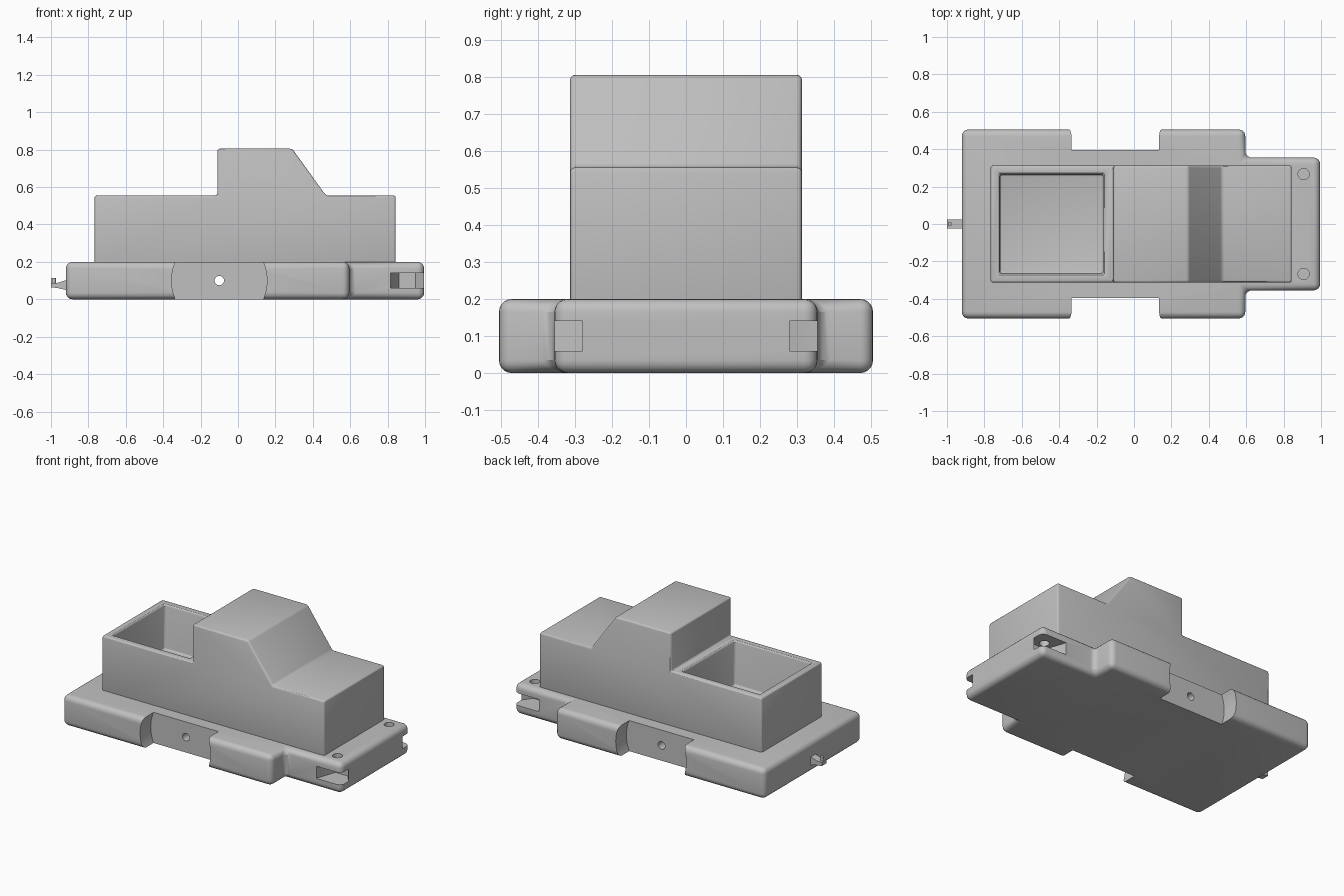
import bpy, math
from mathutils import Matrix

if "Cube" in bpy.data.objects:
    bpy.data.objects.remove(bpy.data.objects["Cube"], do_unlink=True)

grey = bpy.data.materials.new("plain grey")
grey.use_nodes = True
COLOUR = (0.53, 0.53, 0.53, 1)
grey.diffuse_color = COLOUR
grey.node_tree.nodes["Principled BSDF"].inputs["Base Color"].default_value = COLOUR


def prism(name, outline, low, high, axis="z"):
    """Extrude an outline: (x, y) points along z, or (x, z) points along y."""
    def place(p, t):
        return (p[0], p[1], t) if axis == "z" else (p[0], t, p[1])
    n = len(outline)
    verts = [place(p, low) for p in outline] + [place(p, high) for p in outline]
    faces = [list(range(n)), list(range(n, 2 * n))]
    faces += [[i, (i + 1) % n, n + (i + 1) % n, n + i] for i in range(n)]
    mesh = bpy.data.meshes.new(name)
    mesh.from_pydata(verts, [], faces)
    ob = bpy.data.objects.new(name, mesh)
    bpy.context.collection.objects.link(ob)
    mesh.materials.append(grey)
    activate(ob)
    bpy.ops.object.mode_set(mode="EDIT")
    bpy.ops.mesh.select_all(action="SELECT")
    bpy.ops.mesh.normals_make_consistent(inside=False)
    bpy.ops.object.mode_set(mode="OBJECT")
    return ob


def circle(cx, cy, r, n=32):
    return [(cx + r * math.cos(2 * math.pi * i / n),
             cy + r * math.sin(2 * math.pi * i / n)) for i in range(n)]


def box_outline(x0, x1, y0, y1):
    return [(x0, y0), (x1, y0), (x1, y1), (x0, y1)]


def activate(ob):
    bpy.ops.object.select_all(action="DESELECT")
    ob.select_set(True)
    bpy.context.view_layer.objects.active = ob


def bevel(ob, width, segments):
    activate(ob)
    mod = ob.modifiers.new("round", "BEVEL")
    mod.width, mod.segments = width, segments
    mod.limit_method, mod.angle_limit = "ANGLE", math.radians(25)
    bpy.ops.object.modifier_apply(modifier=mod.name)


def cut(ob, cutter):
    activate(ob)
    mod = ob.modifiers.new("cut", "BOOLEAN")
    mod.operation, mod.solver, mod.object = "DIFFERENCE", "EXACT", cutter
    bpy.ops.object.modifier_apply(modifier=mod.name)
    bpy.data.objects.remove(cutter, do_unlink=True)


def smooth(ob):
    activate(ob)
    bpy.ops.object.shade_smooth_by_angle(angle=math.radians(28))


# Chassis slab with a narrower nose
half = [(0.995, 0.355), (0.595, 0.355), (0.595, 0.505), (-0.92, 0.505)]
chassis = prism("chassis", half + [(x, -y) for x, y in reversed(half)], 0, 0.2)
bevel(chassis, 0.035, 5)

# Round wheel recesses, nose slots and pin holes on both sides
slot = [(0.815, 0.4), (0.815, 0.352), (0.86, 0.22), (0.95, 0.22), (1.02, 0.312), (1.02, 0.4)]
for s in (1, -1):
    cut(chassis, prism("recess_cutter", circle(-0.1, 0.1, 0.255, 96),
                       min(s * 0.395, s * 0.6), max(s * 0.395, s * 0.6), "y"))
    cut(chassis, prism("slot_cutter", [(x, s * y) for x, y in slot], 0.06, 0.14))
    cut(chassis, prism("pin_hole_cutter", circle(0.907, s * 0.267, 0.03), 0.1, 0.25))
# Axle hole right through
cut(chassis, prism("axle_cutter", circle(-0.1, 0.1, 0.025), -0.7, 0.7, "y"))
smooth(chassis)

# Body with cab, sloping windscreen and bonnet
side = [(-0.767, 0.17), (0.843, 0.17), (0.843, 0.555), (0.47, 0.555),
        (0.29, 0.805), (-0.11, 0.805), (-0.11, 0.555), (-0.767, 0.555)]
body = prism("body", side, -0.313, 0.313, "y")
# Open load bed
cut(body, prism("bed_cutter", box_outline(-0.718, -0.165, -0.265, 0.265), 0.26, 0.7))
bevel(body, 0.013, 3)
smooth(body)

# Rear coupling tongue and upright pin
tongue = [(-0.9, 0.05), (-0.9, 0.102), (-0.92, 0.102), (-0.965, 0.088),
          (-1.0, 0.088), (-1.0, 0.064), (-0.965, 0.06), (-0.92, 0.05)]
prism("coupling_tongue", tongue, -0.025, 0.025, "y")
smooth(prism("coupling_pin", circle(-0.985, 0, 0.011, 16), 0.07, 0.115))
